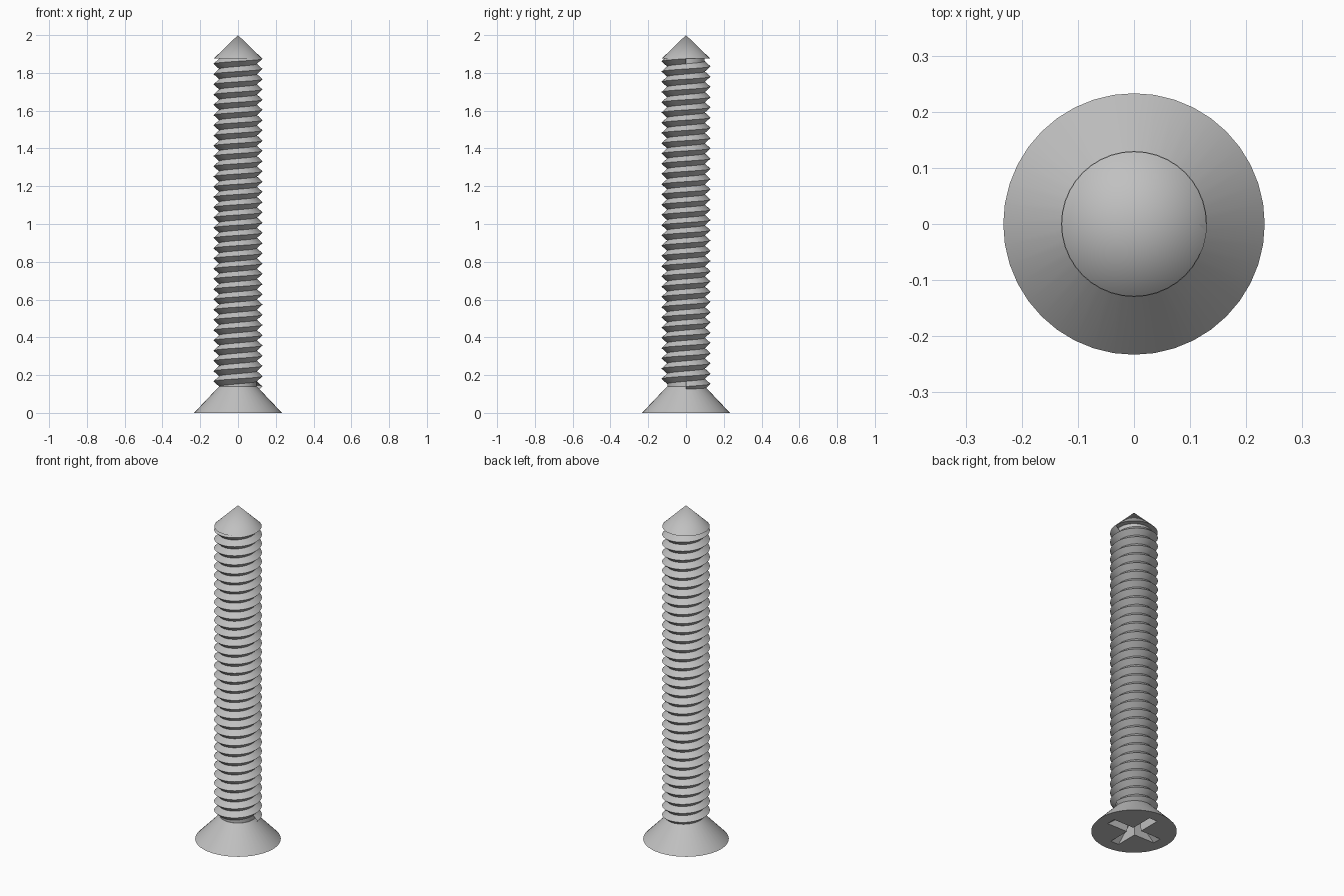
import bpy, bmesh, math
from mathutils import Vector

cube = bpy.data.objects.get("Cube")
if cube:
    bpy.data.objects.remove(cube, do_unlink=True)

steel = bpy.data.materials.new("grey_steel")
steel.use_nodes = True
colour = (0.53, 0.53, 0.53, 1)
steel.diffuse_color = colour
steel.node_tree.nodes["Principled BSDF"].inputs["Base Color"].default_value = colour

SIDES, TURNS, ROOT, CREST = 40, 32, 0.1, 0.13
NECK, TIP_BASE = 0.14, 1.875
PITCH = (TIP_BASE - NECK) / TURNS


def mesh_object(name, verts, edges, faces):
    mesh = bpy.data.meshes.new(name)
    mesh.from_pydata(verts, edges, faces)
    mesh.materials.append(steel)
    ob = bpy.data.objects.new(name, mesh)
    bpy.context.collection.objects.link(ob)
    return ob


def apply(ob, modifier):
    bpy.context.view_layer.objects.active = ob
    bpy.ops.object.modifier_apply(modifier=modifier.name)


def smooth(ob, degrees):
    bpy.ops.object.select_all(action='DESELECT')
    ob.select_set(True)
    bpy.context.view_layer.objects.active = ob
    bpy.ops.object.shade_smooth_by_angle(angle=math.radians(degrees))


def cone(name, r1, r2, z1, z2, sides=SIDES):
    bpy.ops.mesh.primitive_cone_add(vertices=sides, radius1=r1, radius2=r2,
                                    depth=z2 - z1, location=(0, 0, (z1 + z2) / 2))
    ob = bpy.context.object
    ob.name = ob.data.name = name
    ob.data.materials.append(steel)
    return ob


# Countersunk head, core and pointed tip
head = cone("countersunk_head", 0.233, ROOT, 0, NECK)
core = cone("core", ROOT - 0.002, ROOT - 0.002, NECK - 0.02, TIP_BASE + 0.01)
tip = cone("pointed_tip", 0.129, 0, TIP_BASE, 2)

# Cross recess: two tapered slots cut into the head
for angle in (0, math.pi / 2):
    c, s = math.cos(angle), math.sin(angle)
    verts = []
    for half_len, half_wid, z in ((0.176, 0.028, -0.01), (0.04, 0.02, 0.1)):
        for a, b in ((-1, -1), (1, -1), (1, 1), (-1, 1)):
            x, y = a * half_len, b * half_wid
            verts.append((x * c - y * s, x * s + y * c, z))
    faces = [(3, 2, 1, 0), (4, 5, 6, 7)]
    faces += [(i, (i + 1) % 4, (i + 1) % 4 + 4, i + 4) for i in range(4)]
    cutter = mesh_object("slot_cutter", verts, [], faces)
    cutter.hide_render = True
    cut = head.modifiers.new("slot", 'BOOLEAN')
    cut.operation, cut.solver, cut.object = 'DIFFERENCE', 'EXACT', cutter
    apply(head, cut)
    bpy.data.objects.remove(cutter, do_unlink=True)

# Thread: a V profile swept up a helix
thread = mesh_object("thread", [(ROOT, 0, NECK - PITCH / 2), (CREST, 0, NECK),
                                (ROOT, 0, NECK + PITCH / 2)], [(0, 1), (1, 2)], [])
sweep = thread.modifiers.new("helix", 'SCREW')
sweep.axis = 'Z'
sweep.angle = math.tau
sweep.screw_offset = PITCH
sweep.iterations = TURNS
sweep.steps = sweep.render_steps = SIDES
apply(thread, sweep)
bm = bmesh.new()
bm.from_mesh(thread.data)
bmesh.ops.remove_doubles(bm, verts=bm.verts, dist=0.0005)
bmesh.ops.recalc_face_normals(bm, faces=bm.faces)
# Face the strip outwards
if sum(f.normal.dot(Vector((f.calc_center_median().x, f.calc_center_median().y, 0)))
       for f in bm.faces) < 0:
    bmesh.ops.reverse_faces(bm, faces=bm.faces)
bm.to_mesh(thread.data)
bm.free()

for ob in (head, core, tip, thread):
    smooth(ob, 30)
